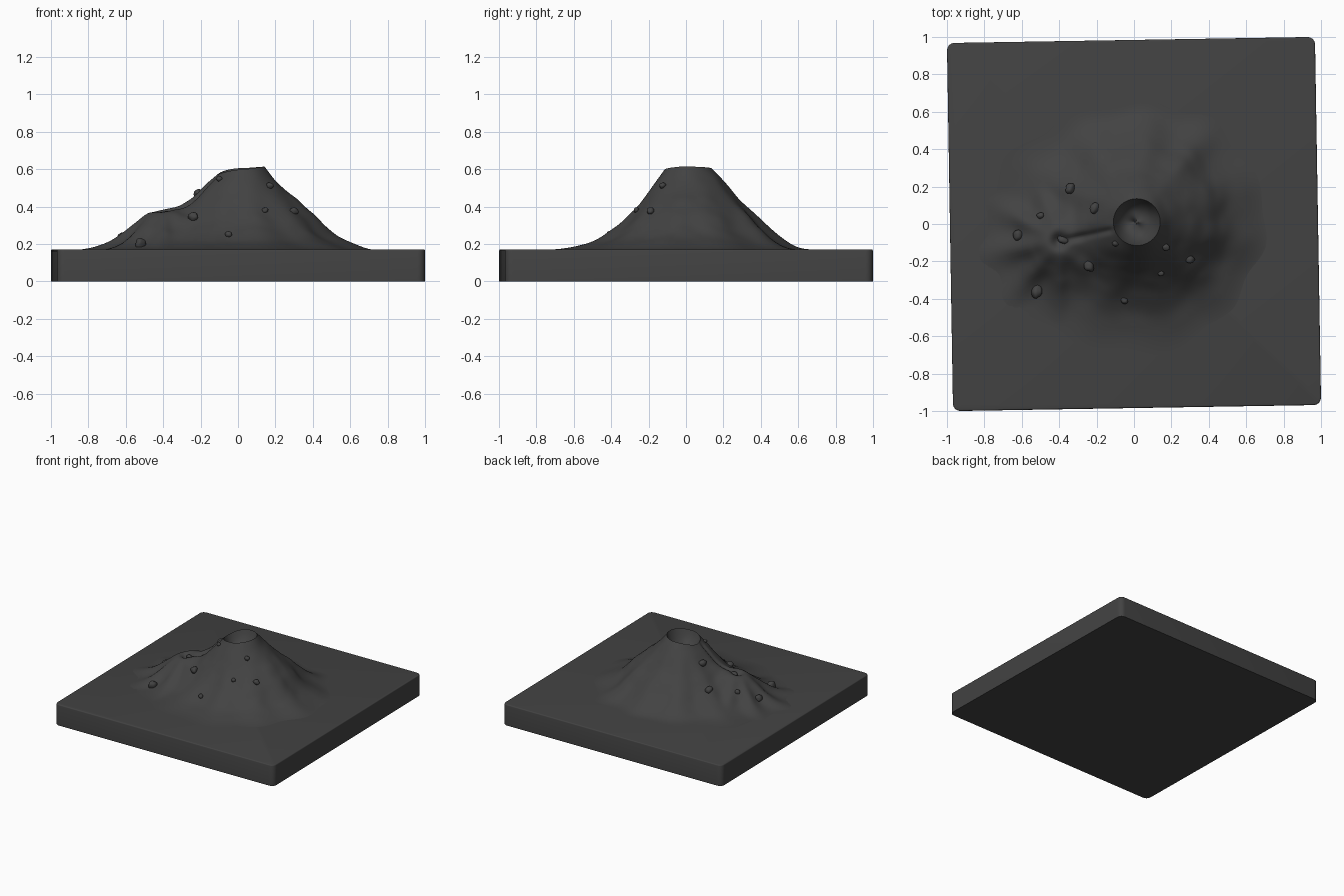
import bpy, bmesh, math, random
from mathutils import Vector, noise

if "Cube" in bpy.data.objects:
    bpy.data.objects.remove(bpy.data.objects["Cube"])

random.seed(4)
TOP = 0.171
CX, CY = 0.015, 0.01          # main crater centre
SX, SY = -0.40, -0.09         # side vent centre
RIM = 0.125

mat = bpy.data.materials.new("dark_rock")
mat.diffuse_color = (0.055, 0.055, 0.055, 1)
mat.use_nodes = True
mat.node_tree.nodes["Principled BSDF"].inputs["Base Color"].default_value = mat.diffuse_color

# Slope profiles (height above slab) by compass direction
RADII = [RIM, 0.19, 0.27, 0.37, 0.48, 0.58, 0.68, 0.80]
SLOPES = [
    [.445, .365, .295, .205, .09, .035, 0, 0],       # east
    [.435, .370, .275, .180, .08, .015, 0, 0],       # north
    [.405, .345, .255, .150, .075, .03, .008, 0],    # west
    [.430, .340, .230, .125, .05, .018, .003, 0],    # south
]
VENT_R = [0, .06, .10, .15, .25, .33, .41]
VENT_H = [.20, .198, .178, .135, .055, .018, 0]


def curve(xs, ys, x):
    """Smooth interpolation through a few points."""
    if x <= xs[0]:
        return ys[0]
    if x >= xs[-1]:
        return ys[-1]
    i = max(k for k in range(len(xs) - 1) if xs[k] <= x)

    def slope(k):
        a, b = max(k - 1, 0), min(k + 1, len(xs) - 1)
        return (ys[b] - ys[a]) / (xs[b] - xs[a])
    w = xs[i + 1] - xs[i]
    t = (x - xs[i]) / w
    return ((2*t**3 - 3*t*t + 1) * ys[i] + (t**3 - 2*t*t + t) * w * slope(i)
            + (3*t*t - 2*t**3) * ys[i + 1] + (t**3 - t*t) * w * slope(i + 1))


def main_slope(a, r):
    q = (a % math.tau) / (math.pi / 2)
    i, t = int(q) % 4, q - int(q)
    t = t * t * (3 - 2 * t)
    return curve(RADII, SLOPES[i], r) * (1 - t) + curve(RADII, SLOPES[(i + 1) % 4], r) * t


def height(x, y):
    dx, dy = x - CX, y - CY
    r, a = math.hypot(dx, dy), math.atan2(dy, dx)
    # radial gullies
    n = noise.noise(Vector((2.6 * math.cos(a), 2.6 * math.sin(a), 0.6 * r + 3)))
    wave = n + 0.3 * math.sin(11 * a + 1)
    grow = min(max((r - 0.16) / 0.25, 0), 1)
    main = max(main_slope(a, r * (1 + 0.07 * grow * wave)), 0)
    # side vent cone
    vx, vy = x - SX, y - SY
    d, b = math.hypot(vx, vy), math.atan2(vy, vx)
    ripple = 0.09 * math.sin(9 * b) * min(max((d - .07) / .15, 0), 1)
    vent = max(curve(VENT_R, VENT_H, d * (1 + ripple)), 0)
    h = (main**3 + vent**3) ** (1 / 3)
    h -= 0.04 * math.exp(-(d / 0.035) ** 2)
    # lava channel from the summit to the vent
    p0, p1 = Vector((-0.13, -0.035)), Vector((-0.36, -0.085))
    t = min(max((Vector((x, y)) - p0).dot(p1 - p0) / (p1 - p0).length_squared, 0), 1)
    ds = (Vector((x, y)) - p0.lerp(p1, t)).length
    h -= 0.018 * math.exp(-(ds / 0.018) ** 2)
    # crater bowl
    if r < RIM:
        h -= 0.10 * (1 - (r / RIM) ** 3.5)
    return h + 0.006 * min(h * 8, 1) * noise.noise(Vector((x, y, h)) * 11)


def finish(name, bm, angle=40):
    bmesh.ops.recalc_face_normals(bm, faces=bm.faces)
    me = bpy.data.meshes.new(name)
    bm.to_mesh(me)
    bm.free()
    ob = bpy.data.objects.new(name, me)
    bpy.context.collection.objects.link(ob)
    me.materials.append(mat)
    bpy.ops.object.select_all(action='DESELECT')
    ob.select_set(True)
    bpy.context.view_layer.objects.active = ob
    bpy.ops.object.shade_smooth_by_angle(angle=math.radians(angle))
    return ob


# Square base slab with rounded corners, slightly turned
bm = bmesh.new()
bmesh.ops.create_cube(bm, size=1)
for v in bm.verts:
    v.co = (v.co.x * 1.967, v.co.y * 1.967, (v.co.z + 0.5) * TOP)
upright = [e for e in bm.edges if abs(e.verts[0].co.z - e.verts[1].co.z) > 0.1]
bmesh.ops.bevel(bm, geom=upright, offset=0.04, segments=6, profile=0.5, affect='EDGES')
rim = [e for e in bm.edges if all(v.co.z > TOP - 0.001 for v in e.verts)]
bmesh.ops.bevel(bm, geom=rim, offset=0.008, segments=3, profile=0.5, affect='EDGES')
slab = finish("base_slab", bm)
slab.rotation_euler.z = math.radians(0.95)

# Volcano surface as rings around the crater
bm = bmesh.new()
SEG, RINGS = 200, 90
centre = bm.verts.new((CX, CY, TOP - 0.002 + height(CX, CY)))
prev = None
for j in range(1, RINGS + 1):
    r = RIM * j / 14 if j <= 14 else RIM + (0.86 - RIM) * (j - 14) / (RINGS - 14)
    ring = []
    for i in range(SEG):
        a = math.tau * i / SEG
        x, y = CX + r * math.cos(a), CY + r * math.sin(a)
        ring.append(bm.verts.new((x, y, TOP - 0.002 + height(x, y))))
    for i in range(SEG):
        k = (i + 1) % SEG
        if prev:
            bm.faces.new((prev[i], ring[i], ring[k], prev[k]))
        else:
            bm.faces.new((centre, ring[i], ring[k]))
    prev = ring
finish("volcano", bm, 60)

# Loose boulders: x, y, width, length, turn in degrees
BOULDERS = [
    (-.34, .19, .050, .060, -20), (-.21, .085, .048, .060, -20),
    (-.50, .045, .040, .036, 20), (-.62, -.06, .050, .060, 10),
    (-.38, -.085, .058, .040, -25), (-.24, -.225, .052, .060, 35),
    (-.52, -.36, .058, .078, -10), (-.10, -.105, .034, .030, 0),
    (.17, -.125, .036, .036, 0), (.145, -.265, .034, .028, 0),
    (.30, -.19, .048, .040, 15), (-.05, -.41, .038, .034, 0),
]
for n, (x, y, w, l, turn) in enumerate(BOULDERS):
    bm = bmesh.new()
    bmesh.ops.create_icosphere(bm, subdivisions=3, radius=0.5)
    for v in bm.verts:
        v.co *= 1 + 0.22 * noise.noise(v.co * 2.2 + Vector((n * 5.3, 1, 2)))
    rock = finish("boulder_%02d" % (n + 1), bm, 60)
    rock.scale = (w, l, 0.046 * (w + l) / 0.1)
    rock.rotation_euler = (random.uniform(-.3, .3), random.uniform(-.3, .3), math.radians(turn))
    rock.location = (x, y, TOP + height(x, y) + 0.004)
